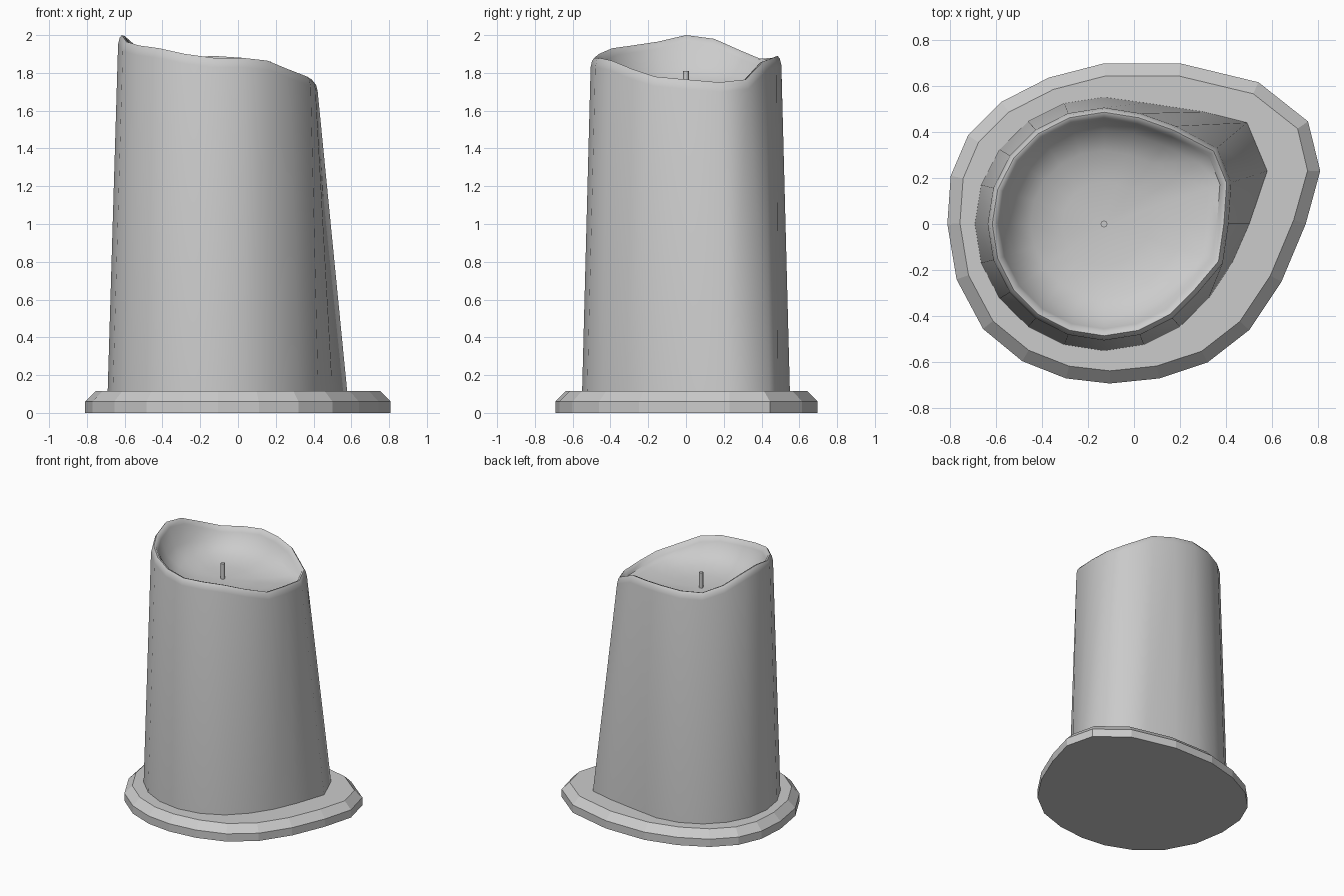
import bpy, math

if "Cube" in bpy.data.objects:
    bpy.data.objects.remove(bpy.data.objects["Cube"])

CX, N = -0.13, 20   # candle axis and number of sides


def loft(name, rings, cap_bottom=False, cap_top=False, centre=None, angle=None):
    """Bridge equal-sized rings from bottom to top; optionally close the ends."""
    verts = [p for ring in rings for p in ring]
    faces = []
    for r in range(len(rings) - 1):
        for i in range(N):
            j = (i + 1) % N
            faces.append((r * N + i, r * N + j, (r + 1) * N + j, (r + 1) * N + i))
    last = (len(rings) - 1) * N
    if cap_bottom:
        faces.append(tuple(reversed(range(N))))
    if cap_top:
        faces.append(tuple(range(last, last + N)))
    if centre:
        verts.append(centre)
        faces += [(last + i, last + (i + 1) % N, len(verts) - 1) for i in range(N)]
    mesh = bpy.data.meshes.new(name)
    mesh.from_pydata(verts, [], faces)
    ob = bpy.data.objects.new(name, mesh)
    bpy.context.collection.objects.link(ob)
    if angle:
        bpy.ops.object.select_all(action='DESELECT')
        ob.select_set(True)
        bpy.context.view_layer.objects.active = ob
        bpy.ops.object.shade_smooth_by_angle(angle=math.radians(angle))
    return ob


def inset(points, d):
    """Move every corner of a closed outline inwards by about d."""
    out = []
    for i, (x, y) in enumerate(points):
        (ax, ay), (bx, by) = points[i - 1], points[(i + 1) % len(points)]
        length = math.hypot(bx - ax, by - ay)
        out.append((x - d * (by - ay) / length, y + d * (bx - ax) / length))
    return out


def at(points, z):
    return [(x, y, z) for x, y in points]


# Melted wax puddle / base plate with a chamfered edge
plate = [(0.745, 0), (0.808, 0.23), (0.755, 0.445), (0.54, 0.615), (0.2, 0.697),
         (-0.13, 0.697), (-0.37, 0.635), (-0.575, 0.53), (-0.72, 0.385), (-0.795, 0.21),
         (-0.81, 0), (-0.77, -0.24), (-0.655, -0.455), (-0.485, -0.595), (-0.295, -0.67),
         (-0.105, -0.692), (0.11, -0.67), (0.32, -0.6), (0.5, -0.46), (0.64, -0.25)]
loft("base_plate", [at(plate, 0), at(plate, 0.06), at(inset(plate, 0.055), 0.115)],
     cap_bottom=True, cap_top=True)

# Candle body: round, with a drip bulge at the back right near the foot
foot = []
for i in range(N):
    a = i * math.tau / N
    foot.append((CX + 0.56 * math.cos(a), 0.55 * math.sin(a)))
foot[0:5] = [(0.5, 0), (0.578, 0.23), (0.49, 0.44), (0.3, 0.487), (0.05, 0.525)]
foot[19] = (0.425, -0.17)

# Rim outline and its wavy heights, anticlockwise from +x
rim = []
for i in range(N):
    a = i * math.tau / N
    rim.append((CX + 0.505 * math.cos(a), 0.505 * math.sin(a)))
rim[0:4] = [(0.41, 0), (0.422, 0.18), (0.36, 0.33), (0.18, 0.425)]
rim[19] = (0.385, -0.17)
height = [1.765, 1.75, 1.765, 1.86, 1.88, 1.89, 1.88, 1.875, 1.92, 1.98,
          2.0, 1.965, 1.945, 1.93, 1.90, 1.88, 1.88, 1.865, 1.82, 1.78]


def rim_ring(d, dz):
    return [(x, y, z + dz) for (x, y), z in zip(inset(rim, d), height)]


def bowl_ring(scale, lift):
    floor = 1.69
    return [(CX + (x - CX) * scale, y * scale, floor + (z - floor) * lift)
            for (x, y), z in zip(inset(rim, 0.05), height)]


rings = [at(foot, 0.115), rim_ring(0, -0.05), rim_ring(0.008, -0.015),
         rim_ring(0.02, 0), rim_ring(0.035, -0.005), rim_ring(0.05, -0.035),
         bowl_ring(0.9, 0.45), bowl_ring(0.7, 0.17), bowl_ring(0.4, 0.04)]
loft("candle_body", rings, centre=(CX, 0, 1.69), angle=60)

# Wick
bpy.ops.mesh.primitive_cylinder_add(vertices=8, radius=0.015, depth=0.13,
                                    location=(CX, 0, 1.745))
bpy.context.object.name = "wick"
bpy.ops.object.shade_smooth_by_angle(angle=math.radians(50))
